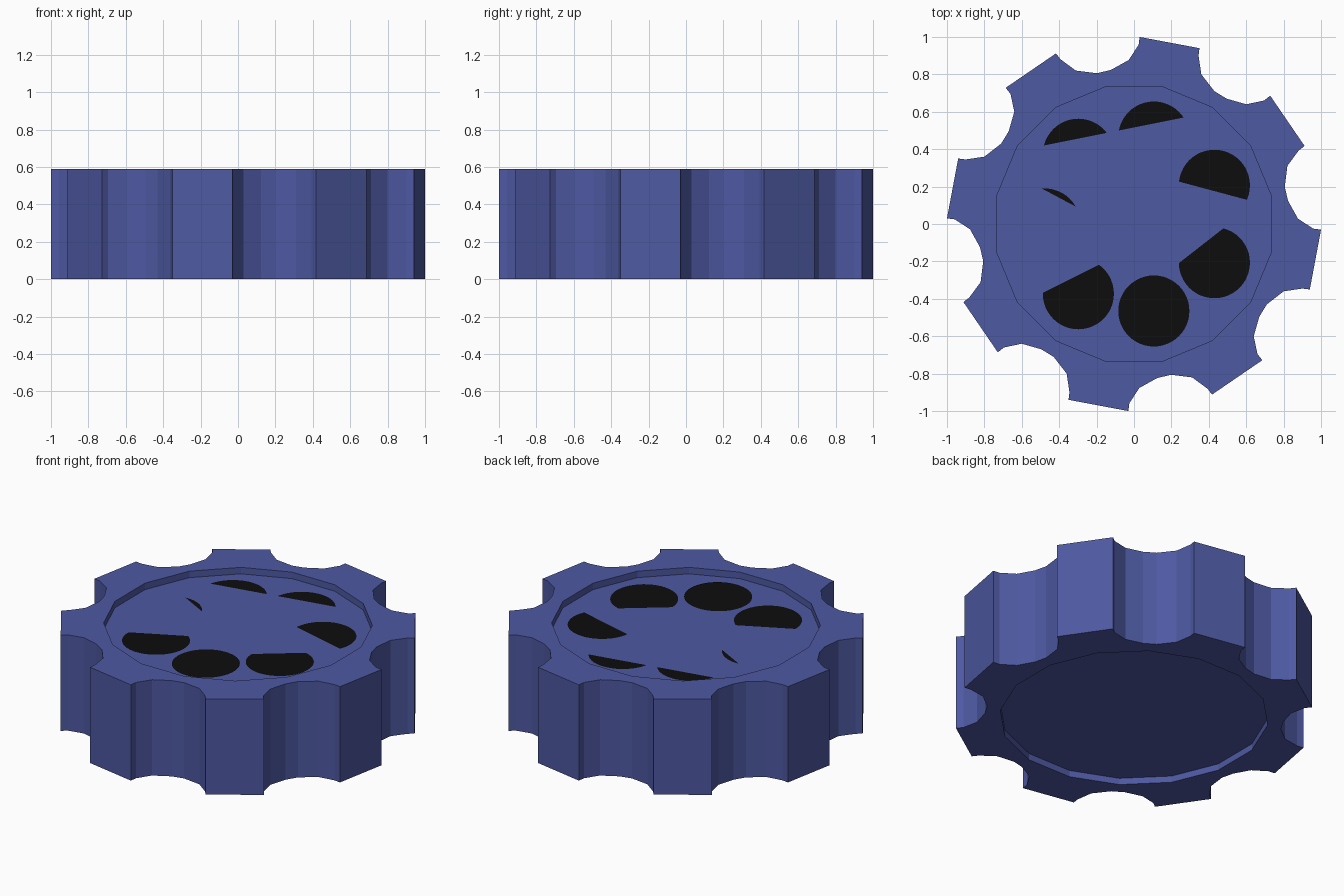
import bpy, bmesh
from math import sin, cos, radians, pi
from mathutils import Vector, Matrix

if "Cube" in bpy.data.objects:
    bpy.data.objects.remove(bpy.data.objects["Cube"])

HEIGHT, RECESS = 0.59, 0.04


def material(name, color):
    mat = bpy.data.materials.new(name)
    mat.diffuse_color = (*color, 1)
    mat.use_nodes = True
    mat.node_tree.nodes["Principled BSDF"].inputs["Base Color"].default_value = mat.diffuse_color
    return mat


def make_object(name, bm, mat):
    mesh = bpy.data.meshes.new(name)
    bm.to_mesh(mesh)
    bm.free()
    mesh.materials.append(mat)
    obj = bpy.data.objects.new(name, mesh)
    bpy.context.collection.objects.link(obj)
    return obj


def ring(bm, points, z):
    return [bm.verts.new((p[0], p[1], z)) for p in points]


def bridge(bm, a, b):
    n = len(a)
    for i in range(n):
        j = (i + 1) % n
        bm.faces.new((a[i], a[j], b[j], b[i]))


def fill_between(bm, outer, inner):
    edges = []
    for loop in (outer, inner):
        for i, v in enumerate(loop):
            w = loop[(i + 1) % len(loop)]
            edges.append(bm.edges.get((v, w)) or bm.edges.new((v, w)))
    bmesh.ops.triangle_fill(bm, edges=edges, use_beauty=True, normal=(0, 0, 1))


blue = material("blue", (0.075, 0.1, 0.36))
black = material("black", (0.004, 0.004, 0.004))

# One tooth and one scalloped notch, repeated eight times
tooth = [(0.03, 1.0), (0.35, 0.94), (0.345, 0.90), (0.36, 0.80), (0.43, 0.71),
         (0.495, 0.67), (0.60, 0.64), (0.695, 0.66)]
outline = [Matrix.Rotation(-k * pi / 4, 2) @ Vector(p) for k in range(8) for p in tooth]
rim = [(0.75 * cos(radians(11.25 + 22.5 * i)), 0.75 * sin(radians(11.25 + 22.5 * i)))
       for i in range(16)]

# Knob body with a shallow recess on both ends
bm = bmesh.new()
outer_loops = []
for z, floor_z in ((0, RECESS), (HEIGHT, HEIGHT - RECESS)):
    outer, edge, floor = ring(bm, outline, z), ring(bm, rim, z), ring(bm, rim, floor_z)
    bridge(bm, edge, floor)
    bm.faces.new(floor)
    fill_between(bm, outer, edge)
    outer_loops.append(outer)
bridge(bm, *outer_loops)
bmesh.ops.recalc_face_normals(bm, faces=bm.faces)
make_object("knob_body", bm, blue)

# Seven black spots, very slightly tilted so part of each sinks into the floor:
# (direction of the visible side in degrees, distance of the cut from the centre)
cuts = [(62, 0.16), (-63.4, -0.089), (0, -0.3), (-52, -0.115),
        (75, -0.03), (101.3, 0.071), (101.3, 0.082)]
for i, (direction, offset) in enumerate(cuts):
    a = pi + i * 2 * pi / 7
    n = Vector((cos(radians(direction)), sin(radians(direction))))
    bm = bmesh.new()
    bmesh.ops.create_circle(bm, cap_ends=True, radius=0.19, segments=48)
    for v in bm.verts:
        v.co.z = HEIGHT - RECESS + 0.01 * (v.co.xy.dot(n) - offset)
        v.co.x += 0.477 * cos(a)
        v.co.y += 0.477 * sin(a)
    bm.normal_update()
    for f in bm.faces:
        if f.normal.z < 0:
            f.normal_flip()
    make_object(f"spot_{i + 1}", bm, black)
